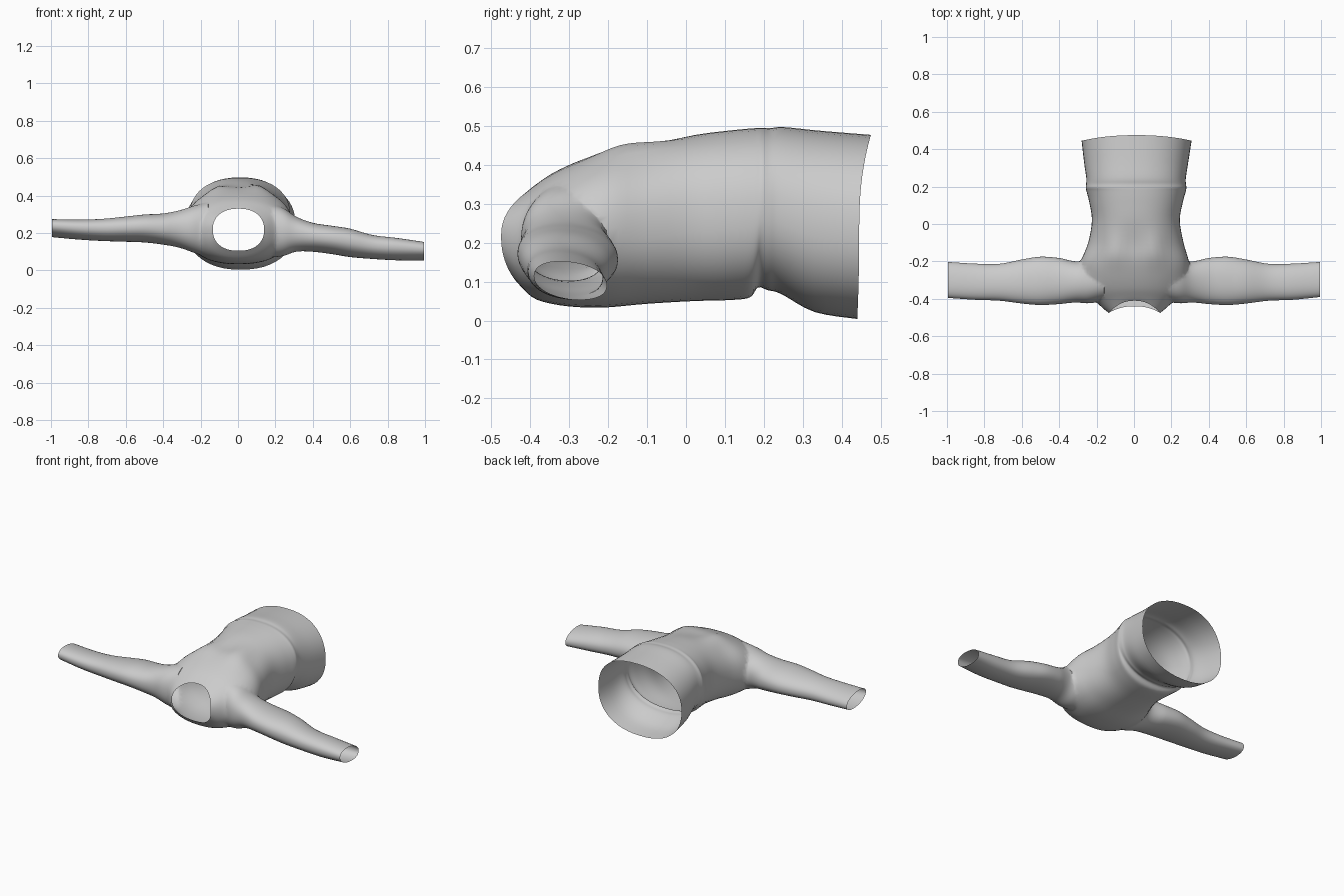
import bpy, bmesh, math
from mathutils import Vector

if "Cube" in bpy.data.objects:
    bpy.data.objects.remove(bpy.data.objects["Cube"])

N = 48


def power(v, e):
    return math.copysign(abs(v) ** e, v)


def smooth_rows(rows, steps):
    """Catmull-Rom interpolation between rows of section values."""
    out = []
    for i in range(len(rows) - 1):
        p = [rows[max(0, min(len(rows) - 1, i + k))] for k in (-1, 0, 1, 2)]
        for s in range(steps):
            t = s / steps
            out.append([0.5 * (2 * b + (c - a) * t + (2 * a - 5 * b + 4 * c - d) * t * t
                               + (3 * b - a - 3 * c + d) * t ** 3) for a, b, c, d in zip(*p)])
    return out + [list(rows[-1])]


def loft(name, rings, tip_a, tip_b):
    """Closed tube: rings joined by quads, with a cone on each end."""
    bm = bmesh.new()
    rv = [[bm.verts.new(p) for p in r] for r in rings]
    for a, b in zip(rv, rv[1:]):
        for j in range(N):
            bm.faces.new((a[j], a[(j + 1) % N], b[(j + 1) % N], b[j]))
    for ring, tip in ((rv[0], tip_a), (rv[-1], tip_b)):
        t = bm.verts.new(tip)
        for j in range(N):
            bm.faces.new((ring[j], ring[(j + 1) % N], t))
    bmesh.ops.recalc_face_normals(bm, faces=bm.faces)
    me = bpy.data.meshes.new(name)
    bm.to_mesh(me)
    bm.free()
    ob = bpy.data.objects.new(name, me)
    bpy.context.collection.objects.link(ob)
    return ob


# Torso sections: y at side, y at top, y at bottom, x min, x max, z min, z max
torso_rows = [
    (-0.475, -0.41, -0.44, -0.135, 0.14, 0.105, 0.33),
    (-0.435, -0.385, -0.395, -0.185, 0.19, 0.06, 0.35),
    (-0.37, -0.34, -0.34, -0.25, 0.255, 0.042, 0.38),
    (-0.29, -0.27, -0.27, -0.285, 0.29, 0.034, 0.412),
    (-0.20, -0.19, -0.20, -0.285, 0.295, 0.034, 0.437),
    (-0.10, -0.10, -0.10, -0.245, 0.265, 0.043, 0.448),
    (0.02, 0.02, 0.02, -0.225, 0.245, 0.05, 0.476),
    (0.12, 0.12, 0.12, -0.24, 0.262, 0.053, 0.489),
    (0.175, 0.175, 0.165, -0.254, 0.277, 0.06, 0.494),
    (0.195, 0.195, 0.185, -0.258, 0.28, 0.085, 0.495),
    (0.215, 0.215, 0.21, -0.256, 0.278, 0.078, 0.494),
    (0.245, 0.25, 0.245, -0.255, 0.277, 0.068, 0.497),
    (0.33, 0.34, 0.33, -0.267, 0.29, 0.022, 0.488),
    (0.445, 0.475, 0.44, -0.28, 0.308, 0.004, 0.477),
]
rings = []
for ys, yt, yb, x0, x1, z0, z1 in smooth_rows(torso_rows, 4):
    ring = []
    for j in range(N):
        a = 2 * math.pi * j / N
        c, s = math.cos(a), math.sin(a)
        y = ys + ((yt if s > 0 else yb) - ys) * s * s
        x = (x0 + x1) / 2 + (x1 - x0) / 2 * power(c, 0.88)
        z = (z0 + z1) / 2 + (z1 - z0) / 2 * power(s, 0.88)
        # soft paired fullness on the upper side
        if s > 0:
            z += 0.022 * s * math.exp(-((abs(x) - 0.11) / 0.06) ** 2 - ((y + 0.13) / 0.09) ** 2)
        ring.append(Vector((x, y, z)))
    rings.append(ring)
shirt = loft("shirt", rings, (0, -0.7, 0.2), (0, 0.7, 0.24))


def sleeve(name, side, rows):
    """Sleeve rows: |x|, y min, y max, z min, z max."""
    rs = []
    for x, y0, y1, z0, z1 in smooth_rows(rows, 5):
        ring = []
        for j in range(N):
            a = 2 * math.pi * j / N
            dy = (y1 - y0) / 2 * power(math.cos(a), 0.95)
            z = (z0 + z1) / 2 + (z1 - z0) / 2 * power(math.sin(a), 0.9) - 0.13 * x * dy
            ring.append(Vector((side * x, (y0 + y1) / 2 + dy, z)))
        rs.append(ring)
    return loft(name, rs, (side * 0.1, -0.3, 0.2), (side * 1.2, -0.3, rows[-1][3] + 0.05))


right = sleeve("right_sleeve", 1, [
    (0.16, -0.41, -0.20, 0.07, 0.355), (0.24, -0.425, -0.19, 0.075, 0.335),
    (0.31, -0.42, -0.20, 0.10, 0.288), (0.40, -0.428, -0.182, 0.10, 0.254),
    (0.50, -0.433, -0.175, 0.088, 0.238), (0.60, -0.425, -0.19, 0.072, 0.222),
    (0.72, -0.41, -0.213, 0.062, 0.188), (0.85, -0.405, -0.212, 0.055, 0.172),
    (0.995, -0.39, -0.203, 0.055, 0.15)])
left = sleeve("left_sleeve", -1, [
    (0.16, -0.41, -0.20, 0.07, 0.365), (0.24, -0.425, -0.19, 0.095, 0.345),
    (0.31, -0.42, -0.20, 0.12, 0.322), (0.40, -0.428, -0.182, 0.138, 0.304),
    (0.50, -0.433, -0.175, 0.15, 0.298), (0.60, -0.425, -0.19, 0.154, 0.287),
    (0.72, -0.41, -0.213, 0.158, 0.275), (0.85, -0.405, -0.212, 0.166, 0.27),
    (0.995, -0.395, -0.203, 0.18, 0.272)])

# Join sleeves to the torso
bpy.context.view_layer.objects.active = shirt
for s in (right, left):
    m = shirt.modifiers.new("join", 'BOOLEAN')
    m.operation, m.solver, m.object = 'UNION', 'EXACT', s
    bpy.ops.object.modifier_apply(modifier=m.name)
    bpy.data.objects.remove(s)

# Open neck, hem and cuffs by removing the cone tips, then soften the armhole joins
bm = bmesh.new()
bm.from_mesh(shirt.data)
bmesh.ops.delete(bm, geom=[v for v in bm.verts if abs(v.co.x) > 1.1 or abs(v.co.y) > 0.6],
                 context='VERTS')
joins = [v for v in bm.verts if 0.17 < abs(v.co.x) < 0.38 and v.co.y < -0.12 and not v.is_boundary]
for _ in range(4):
    bmesh.ops.smooth_vert(bm, verts=joins, factor=0.4, use_axis_x=True, use_axis_y=True, use_axis_z=True)
bm.to_mesh(shirt.data)
bm.free()

bpy.ops.object.select_all(action='DESELECT')
shirt.select_set(True)
bpy.ops.object.shade_smooth_by_angle(angle=math.radians(50))
